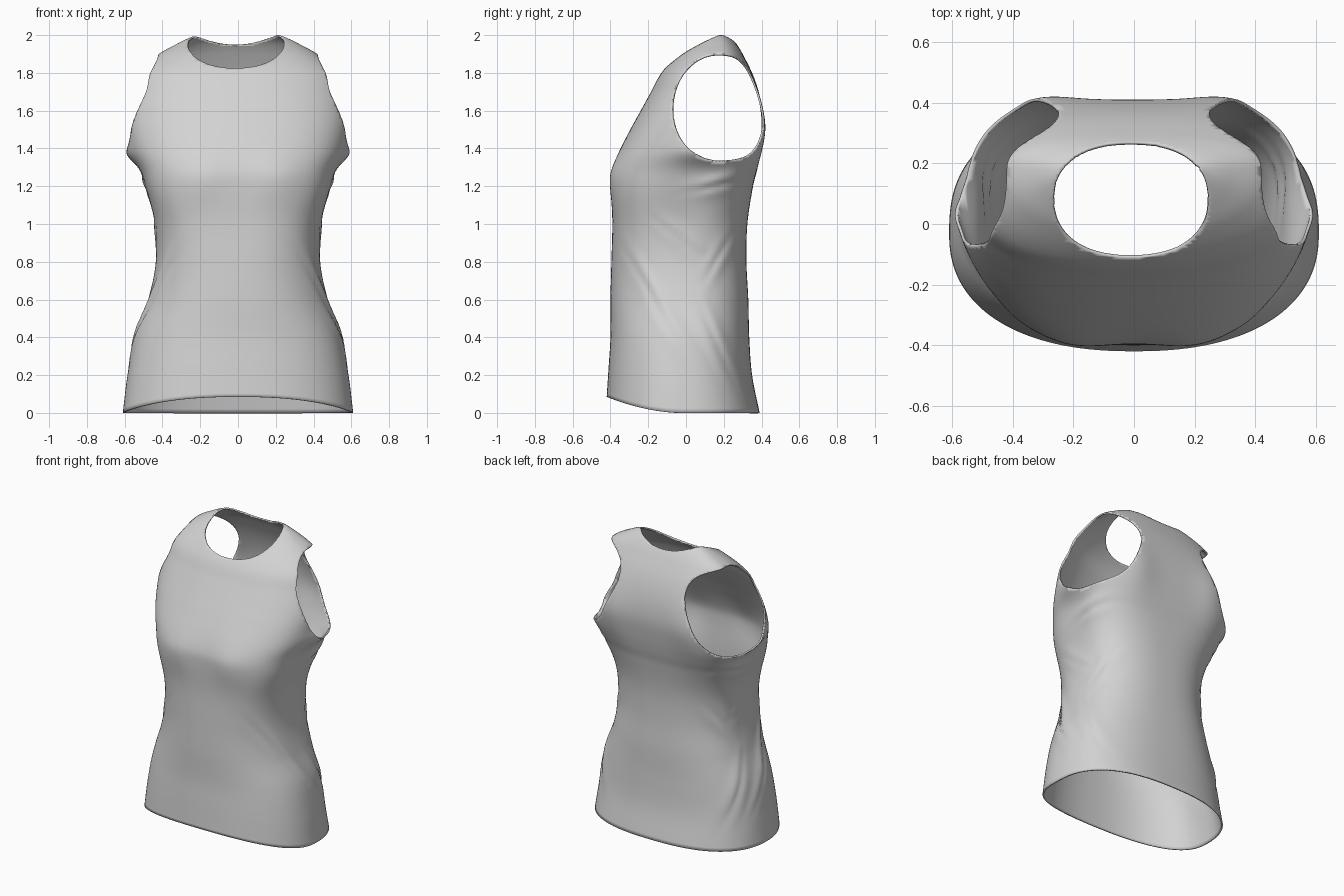
import bpy
import bmesh
import math

if "Cube" in bpy.data.objects:
    bpy.data.objects.remove(bpy.data.objects["Cube"], do_unlink=True)

ROWS, COLUMNS = 120, 144

# Torso profile: height, half width, front y, back y, y of widest point
PROFILE = [
    (0.0, 0.61, -0.42, 0.39, -0.03), (0.2, 0.585, -0.41, 0.35, -0.03),
    (0.4, 0.545, -0.4, 0.335, -0.03), (0.6, 0.475, -0.4, 0.33, -0.02),
    (0.8, 0.435, -0.395, 0.32, -0.02), (1.0, 0.44, -0.39, 0.325, 0.0),
    (1.2, 0.49, -0.395, 0.355, 0.02), (1.28, 0.515, -0.39, 0.375, 0.05),
    (1.38, 0.56, -0.355, 0.395, 0.08), (1.5, 0.59, -0.295, 0.41, 0.1),
    (1.6, 0.595, -0.24, 0.405, 0.12), (1.7, 0.58, -0.185, 0.385, 0.14),
    (1.8, 0.54, -0.13, 0.35, 0.15), (1.9, 0.42, -0.04, 0.3, 0.17),
    (1.95, 0.33, 0.03, 0.27, 0.17), (1.98, 0.27, 0.09, 0.245, 0.17),
    (2.0, 0.22, 0.14, 0.215, 0.18),
]

# Diagonal cloth folds on the flanks: start y, z, end y, z, height
FOLDS = [
    (-0.33, 0.92, -0.02, 0.42, 0.014), (0.1, 0.58, 0.3, 0.14, 0.016),
    (-0.2, 0.62, 0.1, 0.25, 0.009), (0.28, 0.95, 0.12, 0.68, 0.012),
    (0.02, 1.2, 0.3, 1.26, 0.014), (-0.15, 1.05, 0.1, 0.85, 0.008),
]


def profile_at(z):
    """Smooth interpolation through the profile rows."""
    last = len(PROFILE) - 1
    i = 0
    while i < last - 1 and z > PROFILE[i + 1][0]:
        i += 1
    a, b = PROFILE[i], PROFILE[i + 1]
    before, after = PROFILE[max(i - 1, 0)], PROFILE[min(i + 2, last)]
    h = b[0] - a[0]
    t = (z - a[0]) / h
    result = []
    for k in range(1, len(a)):
        slope_a = (b[k] - before[k]) / (b[0] - before[0]) * h
        slope_b = (after[k] - a[k]) / (after[0] - a[0]) * h
        result.append(a[k] + t * slope_a
                      + t * t * (3 * (b[k] - a[k]) - 2 * slope_a - slope_b)
                      + t ** 3 * (2 * (a[k] - b[k]) + slope_a + slope_b))
    return result


def bell(d, width):
    return math.exp(-(d / width) ** 2)


def power(value, exponent):
    return math.copysign(abs(value) ** exponent, value)


def fold_height(y, z):
    total = 0
    for ya, za, yb, zb, height in FOLDS:
        dy, dz = yb - ya, zb - za
        length = math.hypot(dy, dz)
        along = ((y - ya) * dy + (z - za) * dz) / length ** 2
        across = ((y - ya) * dz - (z - za) * dy) / length
        total += height * bell(along - 0.5, 0.45) * (
            bell(across, 0.03) - 0.6 * bell(across - 0.055, 0.035))
    return total


def torso_point(z, angle):
    width, front, back, middle = profile_at(z)
    c, s = math.cos(angle), math.sin(angle)
    # Squarer around the bust and the shoulder blades
    if s < 0:
        n = 2.3 + 0.7 * bell(z - 1.15, 0.28)
        depth = middle - front
    else:
        n = 2.5 + bell(z - 1.4, 0.25)
        depth = back - middle
    x = width * power(c, 2 / n)
    y = middle + depth * power(s, 2 / n)
    if s < 0:
        y -= 0.015 * bell(abs(x) - 0.2, 0.12) * bell(z - 1.24, 0.13)
    else:
        y += 0.018 * bell(abs(x) - 0.3, 0.12) * bell(z - 1.5, 0.2)
    # Flared lip under the arm, and folds that push the cloth outward
    flare = 0.04 * bell(y - 0.1, 0.14) * bell(z - 1.38, 0.06)
    x += math.copysign(fold_height(y, z) + flare, x) * abs(c)
    # The hem rises at the front
    rise = max(0, -y / 0.42) ** 2 * max(0, 1 - z / 0.4)
    return x, y, z + 0.085 * rise


def armhole(p):
    """Negative inside the oval arm openings, which lean inward at the back."""
    across = (p.y - 0.17) / 0.243
    if across > 0:
        across *= 1.05 - 2 * (abs(p.x) - 0.28)
    return across * abs(across) * math.copysign(1, across) \
        + ((p.z - 1.615) / 0.285) ** 2 - 1


def neckline(p):
    """Negative inside the rounded neck opening."""
    if p.z < 1.6:
        return 1
    return abs((p.x + 0.01) / 0.255) ** 2.3 + abs((p.y - 0.08) / 0.19) ** 2.3 - 1


def cut_opening(bm, inside):
    """Trim the cloth cleanly along the curve where inside() is zero."""
    doomed = {v for v in bm.verts if inside(v.co) < 0}
    rim = []
    for edge in list(bm.edges):
        a, b = edge.verts
        if (a in doomed) == (b in doomed):
            continue
        if a not in doomed:
            a, b = b, a
        low, high = 0.0, 1.0
        for _ in range(16):
            mid = (low + high) / 2
            if inside(a.co.lerp(b.co, mid)) < 0:
                low = mid
            else:
                high = mid
        rim.append(bmesh.utils.edge_split(edge, a, min(max(high, 0.01), 0.99))[1])
    bmesh.ops.connect_verts(bm, verts=rim)
    bmesh.ops.delete(bm, geom=list(doomed), context="VERTS")


# Torso cloth as a loft of rings
bm = bmesh.new()
rings = []
for i in range(ROWS + 1):
    z = 2 * (1 - (1 - i / ROWS) ** 1.4)
    rings.append([bm.verts.new(torso_point(z, math.tau * (j + 0.5) / COLUMNS))
                  for j in range(COLUMNS)])
for lower, upper in zip(rings, rings[1:]):
    for j in range(COLUMNS):
        k = (j + 1) % COLUMNS
        bm.faces.new((lower[j], lower[k], upper[k], upper[j]))

cut_opening(bm, armhole)
cut_opening(bm, neckline)
loose = [v for v in bm.verts if not v.link_faces]
bmesh.ops.delete(bm, geom=loose, context="VERTS")
bmesh.ops.remove_doubles(bm, verts=bm.verts, dist=0.003)

mesh = bpy.data.meshes.new("sleeveless_top")
bm.to_mesh(mesh)
bm.free()
top = bpy.data.objects.new("sleeveless_top", mesh)
bpy.context.collection.objects.link(top)

# Plain grey cloth
grey = bpy.data.materials.new("light grey cloth")
grey.use_nodes = True
color = (0.65, 0.65, 0.65, 1)
grey.diffuse_color = color
grey.node_tree.nodes["Principled BSDF"].inputs["Base Color"].default_value = color
mesh.materials.append(grey)

# Thin cloth with soft shading
bpy.context.view_layer.objects.active = top
top.select_set(True)
bpy.ops.object.shade_smooth_by_angle(angle=math.radians(50))
cloth = top.modifiers.new("cloth thickness", "SOLIDIFY")
cloth.thickness = 0.01
cloth.offset = -1
